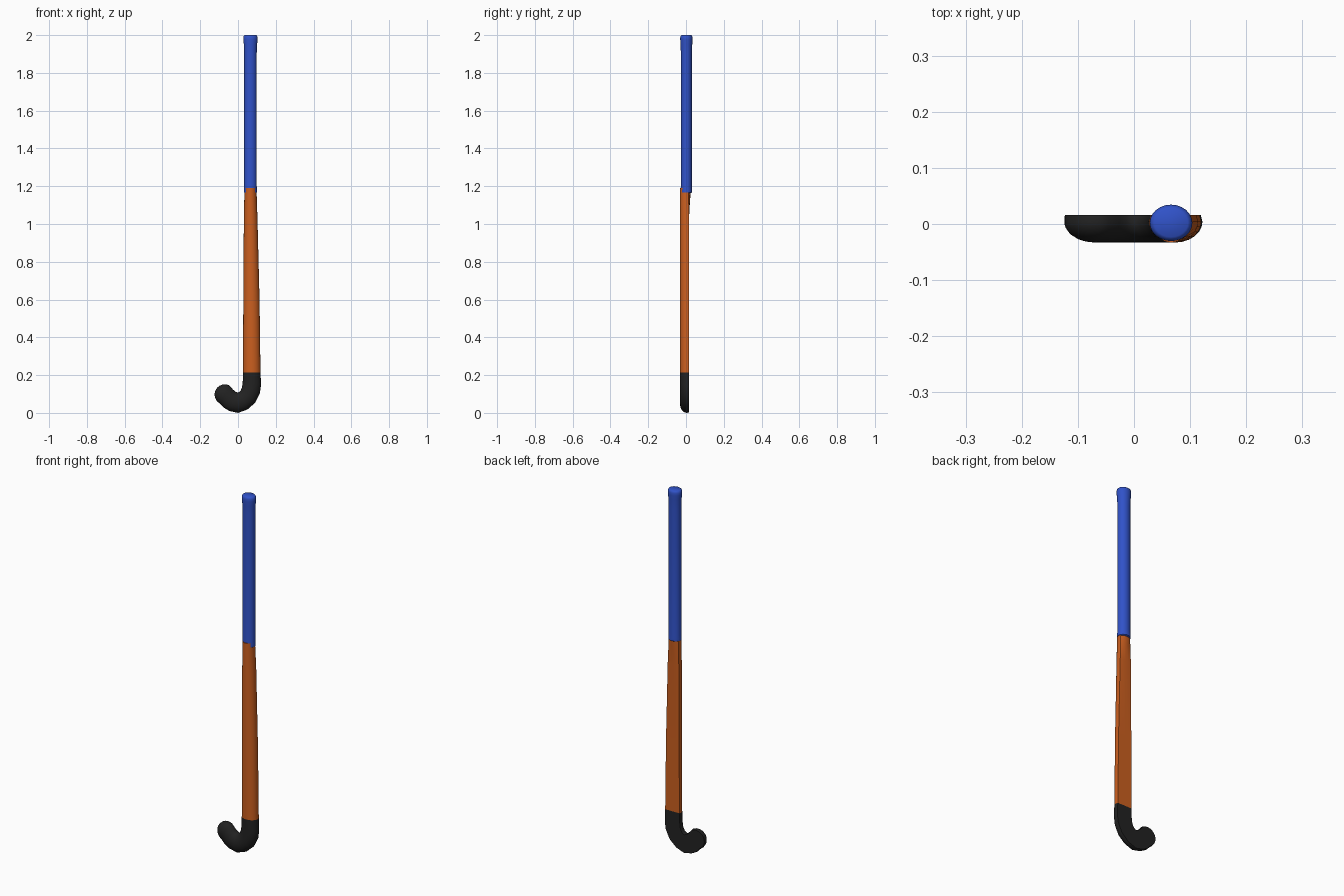
import bpy, bmesh, math
from mathutils import Vector

if "Cube" in bpy.data.objects:
    bpy.data.objects.remove(bpy.data.objects["Cube"])


def material(name, rgb):
    m = bpy.data.materials.new(name)
    m.diffuse_color = (*rgb, 1)
    m.use_nodes = True
    m.node_tree.nodes["Principled BSDF"].inputs["Base Color"].default_value = m.diffuse_color
    return m


BLUE = material("blue grip", (0.03, 0.085, 0.58))
ORANGE = material("orange wood", (0.60, 0.115, 0.014))
BLACK = material("black head", (0.016, 0.016, 0.016))


def loft(name, rings, mat, angle=40):
    """Skin a list of equal-length closed rings and cap both ends."""
    bm = bmesh.new()
    rows = [[bm.verts.new(p) for p in r] for r in rings]
    n = len(rows[0])
    for a, b in zip(rows, rows[1:]):
        for i in range(n):
            j = (i + 1) % n
            bm.faces.new((a[i], a[j], b[j], b[i]))
    bm.faces.new(rows[0])
    bm.faces.new(rows[-1])
    bmesh.ops.recalc_face_normals(bm, faces=bm.faces)
    me = bpy.data.meshes.new(name)
    bm.to_mesh(me)
    bm.free()
    me.materials.append(mat)
    ob = bpy.data.objects.new(name, me)
    bpy.context.collection.objects.link(ob)
    bpy.ops.object.select_all(action='DESELECT')
    ob.select_set(True)
    bpy.context.view_layer.objects.active = ob
    bpy.ops.object.shade_smooth_by_angle(angle=math.radians(angle))
    return ob


FRONT, RIM, BACK = -0.033, 0.004, 0.016


def d_ring(inner, outer, back=BACK, rounded=0.0, depth=1.0):
    """D section: domed front (-y), flat back that can morph to round."""
    a, b = Vector(inner), Vector(outer)
    mid, half = (a + b) / 2, (b - a) / 2
    prof = []
    for k in range(13):
        t = math.pi * k / 12
        prof.append((math.cos(t), RIM + (FRONT - RIM) * depth * math.sin(t)))
    for u in (-0.94, -0.5, 0, 0.5, 0.94):
        g = 1 + rounded * (math.sqrt(1 - u * u) - 1)
        prof.append((u, RIM + (back - RIM) * g))
    return [(mid.x + half.x * u, y, mid.y + half.y * u) for u, y in prof]


# Wooden shaft, tapering up into the grip
shaft = [(0.215, 0.027, 0.119, BACK, 0), (0.6, 0.028, 0.114, BACK, 0),
         (1.03, 0.031, 0.103, BACK, 0), (1.12, 0.033, 0.100, 0.021, 0.6),
         (1.19, 0.034, 0.098, 0.027, 1)]
loft("shaft", [d_ring((l, z), (r, z), bk, rd) for z, l, r, bk, rd in shaft], ORANGE)

# Curved head: pairs of inner and outer edge points (x, z)
edges = [((0.027, 0.215), (0.119, 0.215)), ((0.025, 0.165), (0.122, 0.15)),
         ((0.021, 0.135), (0.116, 0.105)), ((0.014, 0.118), (0.092, 0.055)),
         ((0.005, 0.110), (0.050, 0.018)), ((-0.003, 0.108), (0.0, 0.0)),
         ((-0.013, 0.112), (-0.045, 0.010)), ((-0.026, 0.123), (-0.076, 0.028)),
         ((-0.045, 0.145), (-0.095, 0.049))]
rings = [d_ring(a, b) for a, b in edges]
# rounded toe
a, b = map(Vector, edges[-1])
mid, half = (a + b) / 2, (b - a) / 2
forward = Vector((half.y, -half.x))
if forward.x > 0:
    forward = -forward
for deg in (15, 30, 45, 60, 75, 87):
    t = math.radians(deg)
    c = mid + forward * math.sin(t)
    rings.append(d_ring(c - half * math.cos(t), c + half * math.cos(t), depth=math.cos(t)))
loft("head", rings, BLACK)

# Grip: oval sleeve, flared at the butt end
grip = [(1.165, 0.030, 0.027), (1.168, 0.035, 0.031), (1.18, 0.035, 0.031),
        (1.20, 0.033, 0.029), (1.90, 0.033, 0.029), (1.95, 0.035, 0.031),
        (1.975, 0.038, 0.0325), (1.988, 0.038, 0.0325), (1.996, 0.035, 0.030),
        (2.0, 0.030, 0.025)]
loft("grip", [[(0.066 + rx * math.cos(math.tau * i / 24),
                0.002 + ry * math.sin(math.tau * i / 24), z) for i in range(24)]
              for z, rx, ry in grip], BLUE, 50)
